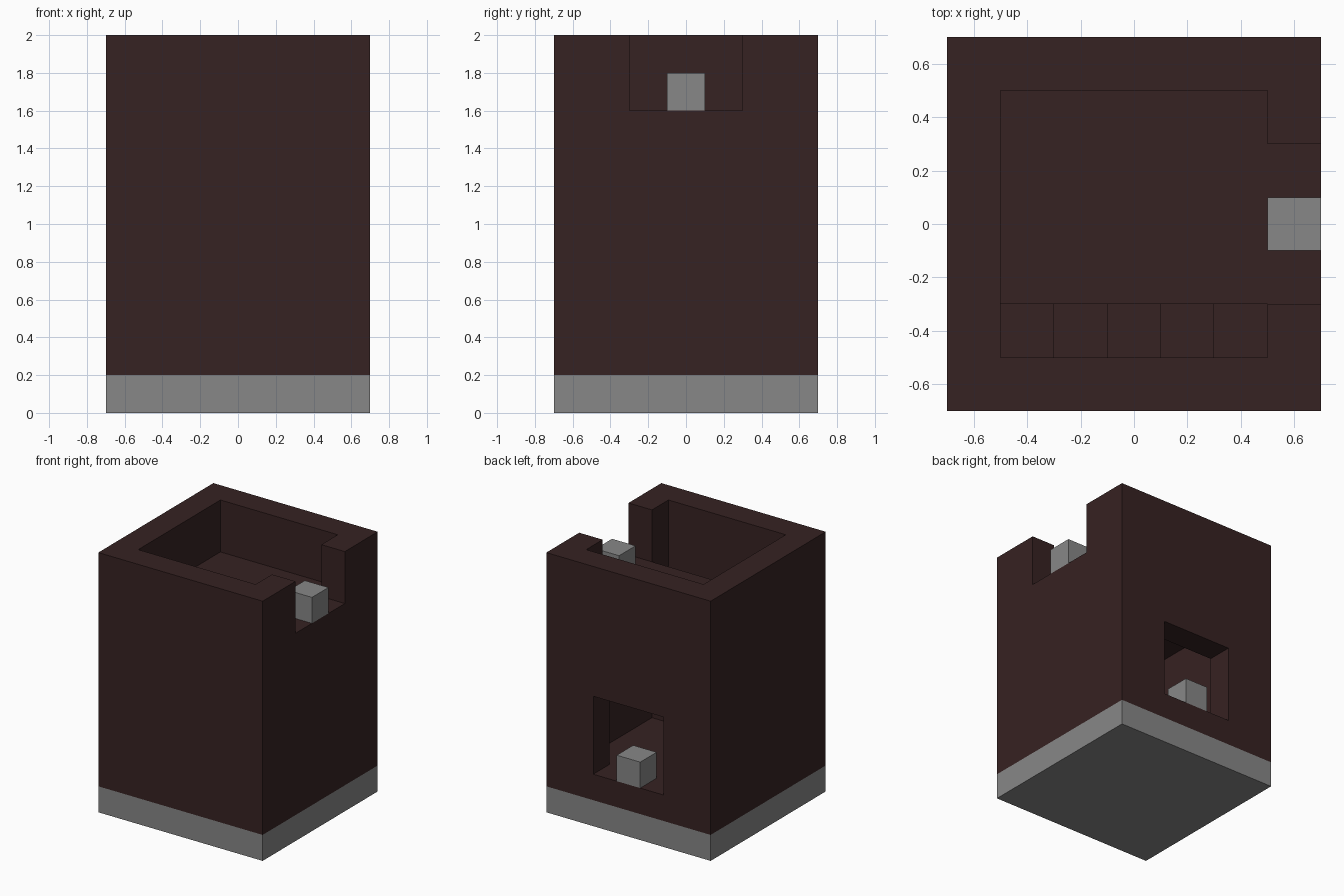
import bpy
import bmesh
from mathutils import Vector

old = bpy.data.objects.get("Cube")
if old:
    bpy.data.objects.remove(old, do_unlink=True)


def make_material(name, rgb):
    mat = bpy.data.materials.new(name)
    mat.use_nodes = True
    color = (*rgb, 1)
    mat.diffuse_color = color
    mat.node_tree.nodes["Principled BSDF"].inputs["Base Color"].default_value = color
    return mat


brown = make_material("dark brown", (0.037, 0.016, 0.016))
grey = make_material("stone grey", (0.242, 0.242, 0.242))


def box(name, low, high, mat):
    """Flat-sided box between two opposite corners."""
    low, high = Vector(low), Vector(high)
    bm = bmesh.new()
    bmesh.ops.create_cube(bm, size=1)
    for v in bm.verts:
        v.co = (low + high) / 2 + v.co * (high - low)
    mesh = bpy.data.meshes.new(name)
    bm.to_mesh(mesh)
    bm.free()
    mesh.materials.append(mat)
    obj = bpy.data.objects.new(name, mesh)
    bpy.context.collection.objects.link(obj)
    return obj


def carve(target, low, high):
    """Cut a box-shaped space out of the target."""
    cutter = box("cutter", low, high, brown)
    cutter.hide_render = True
    mod = target.modifiers.new("carve", "BOOLEAN")
    mod.operation = "DIFFERENCE"
    mod.solver = "EXACT"
    mod.object = cutter
    bpy.context.view_layer.update()
    evaluated = target.evaluated_get(bpy.context.evaluated_depsgraph_get())
    mesh = bpy.data.meshes.new_from_object(evaluated)
    target.modifiers.clear()
    target.data = mesh
    bpy.data.objects.remove(cutter, do_unlink=True)


W = 0.7      # outer half width
R = 0.5      # inner half width
T = 0.2      # block size
FLOOR = 0.4  # lower room floor
DECK = 1.6   # upper deck level
TOP = 2.0
OVER = 0.3   # cutter overshoot

# Foundation and tower walls
box("foundation", (-W, -W, 0), (W, W, T), grey)
tower = box("tower_walls", (-W, -W, T), (W, W, TOP), brown)

# Lower room, open deck, stairwell, back doorway and parapet gap
carve(tower, (-R, -R, FLOOR), (R, R, DECK - T))
carve(tower, (-R, -R, DECK), (R, R, TOP + OVER))
carve(tower, (-R, -R, DECK - T - 0.1), (R, -0.3, DECK + 0.1))
carve(tower, (-0.3, R - 0.1, FLOOR), (0.3, W + OVER, 1.0))
carve(tower, (R - 0.1, -0.3, DECK), (W + OVER, 0.3, TOP + OVER))

# Solid staircase along the front wall
for i in range(5):
    right = R - i * T
    box(f"stair_{i + 1}", (right - T, -R, FLOOR), (right, -0.3, FLOOR + (i + 1) * T), brown)

# Stone blocks in the doorway and the parapet gap
box("doorway_block", (-0.1, R, FLOOR), (0.1, W, FLOOR + T), grey)
box("parapet_block", (R, -0.1, DECK), (W, 0.1, DECK + T), grey)
